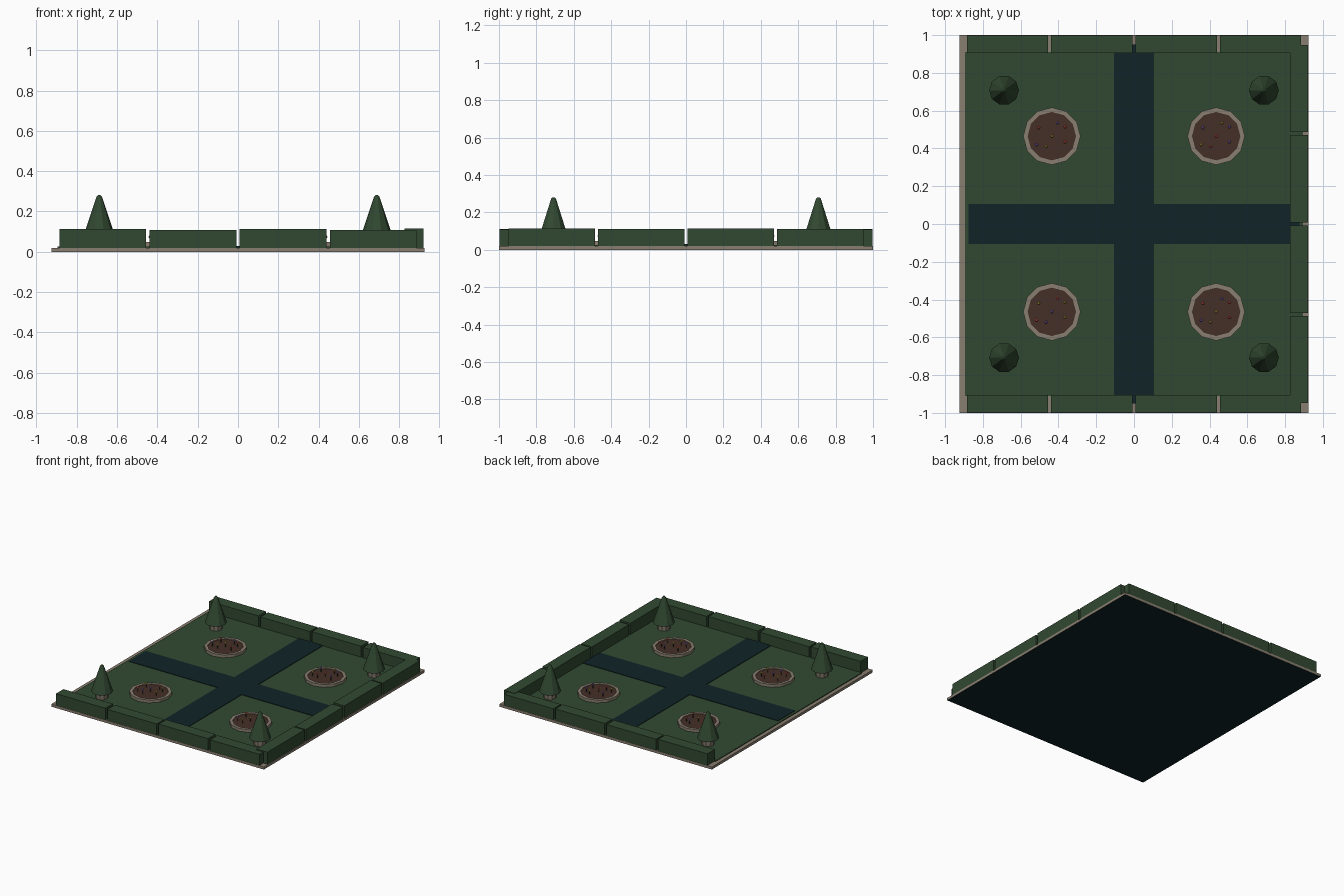
import bpy, bmesh, math
from mathutils import Matrix

if "Cube" in bpy.data.objects:
    bpy.data.objects.remove(bpy.data.objects["Cube"])


def material(name, rgb):
    m = bpy.data.materials.new(name)
    m.diffuse_color = (*rgb, 1)
    m.use_nodes = True
    m.node_tree.nodes["Principled BSDF"].inputs["Base Color"].default_value = m.diffuse_color
    return m


GREEN = material("leaf green", (0.031, 0.066, 0.031))
STONE = material("stone", (0.25, 0.21, 0.16))
PATH = material("dark path", (0.005, 0.017, 0.020))
SOIL = material("soil", (0.060, 0.028, 0.020))
RED = material("red petals", (0.60, 0.10, 0.07))
PURPLE = material("purple petals", (0.22, 0.13, 0.40))
YELLOW = material("yellow petals", (0.45, 0.33, 0.06))


def finish(bm, name, *mats):
    me = bpy.data.meshes.new(name)
    bmesh.ops.recalc_face_normals(bm, faces=bm.faces)
    bm.to_mesh(me)
    bm.free()
    ob = bpy.data.objects.new(name, me)
    for m in mats:
        me.materials.append(m)
    bpy.context.collection.objects.link(ob)
    return ob


def box(name, x0, x1, y0, y1, z0, z1, *mats):
    bm = bmesh.new()
    mat = Matrix.Translation(((x0 + x1) / 2, (y0 + y1) / 2, (z0 + z1) / 2))
    mat = mat @ Matrix.Diagonal((x1 - x0, y1 - y0, z1 - z0, 1))
    bmesh.ops.create_cube(bm, size=1, matrix=mat)
    return finish(bm, name, *mats)


def lathe(name, x, y, profile, sides, *mats):
    """Faceted turned part from (radius, z) points, capped at both ends."""
    bm = bmesh.new()
    rings = []
    for r, z in profile:
        rings.append([bm.verts.new((x + r * math.cos(2 * math.pi * i / sides),
                                    y + r * math.sin(2 * math.pi * i / sides), z))
                      for i in range(sides)])
    for a, b in zip(rings, rings[1:]):
        for i in range(sides):
            j = (i + 1) % sides
            bm.faces.new((a[i], a[j], b[j], b[i]))
    bm.faces.new(rings[0][::-1])
    bm.faces.new(rings[-1])
    return finish(bm, name, *mats)


# stone base with dark underside
base = box("base", -0.925, 0.925, -1, 1, 0, 0.02, STONE, PATH)
for p in base.data.polygons:
    p.material_index = 1 if p.normal.z < -0.5 else 0

# lawn and crossing paths
box("lawn", -0.895, 0.895, -0.91, 0.91, 0.015, 0.026, GREEN)
box("path_long", -0.105, 0.105, -0.95, 0.95, 0.016, 0.030, PATH)
box("path_cross", -0.875, 0.875, -0.105, 0.105, 0.016, 0.0298, PATH)

# hedges on front, back and right, four blocks each
for i in range(4):
    low = 0.004 * (i % 2)
    x = -0.885 + i * 0.4467
    for side in (-1, 1):
        ya, yb = sorted((side * 0.905, side * 0.998))
        box("hedge_front" if side < 0 else "hedge_back",
            x, x + 0.43, ya, yb, 0.02, 0.112 - low, GREEN)
    y = -0.948 + i * 0.478
    box("hedge_right", 0.825, 0.92, y, y + 0.462, 0.02, 0.115 - low, GREEN)

# cone trees in stone planters
for sx in (-1, 1):
    for sy in (-1, 1):
        x, y = sx * 0.688, sy * 0.708
        lathe("planter", x, y, [(0.045, 0.02), (0.05, 0.078)], 10, STONE)
        lathe("cone_tree", x, y, [(0.079, 0.076), (0.014, 0.272), (0.006, 0.281)],
              10, GREEN)

# round flower beds: raised stone rim, soil and flowers
SPOTS = [(.03, .07, 1), (.07, .05, 0), (-.07, .045, 0), (0, 0, 2),
         (.07, -.03, 0), (-.08, -.045, 1), (-.03, -.055, 2)]
SHIFT = {(-1, 1): 0, (1, -1): 0, (1, 1): 1, (-1, -1): 2}
PETALS = [RED, PURPLE, YELLOW]
for (sx, sy), shift in SHIFT.items():
    x, y = sx * 0.435, sy * 0.465
    lathe("bed_rim", x, y, [(0.152, 0.02), (0.152, 0.048), (0.128, 0.048),
                            (0.128, 0.03)], 12, STONE)
    lathe("bed_soil", x, y, [(0.129, 0.022), (0.129, 0.042)], 12, SOIL)
    for dx, dy, c in SPOTS:
        lathe("flower_stem", x + dx, y + dy, [(0.003, 0.04), (0.003, 0.07)], 5, GREEN)
        lathe("flower_head", x + dx, y + dy,
              [(0.004, 0.066), (0.010, 0.074), (0.004, 0.082)], 6,
              PETALS[(c + shift) % 3])
